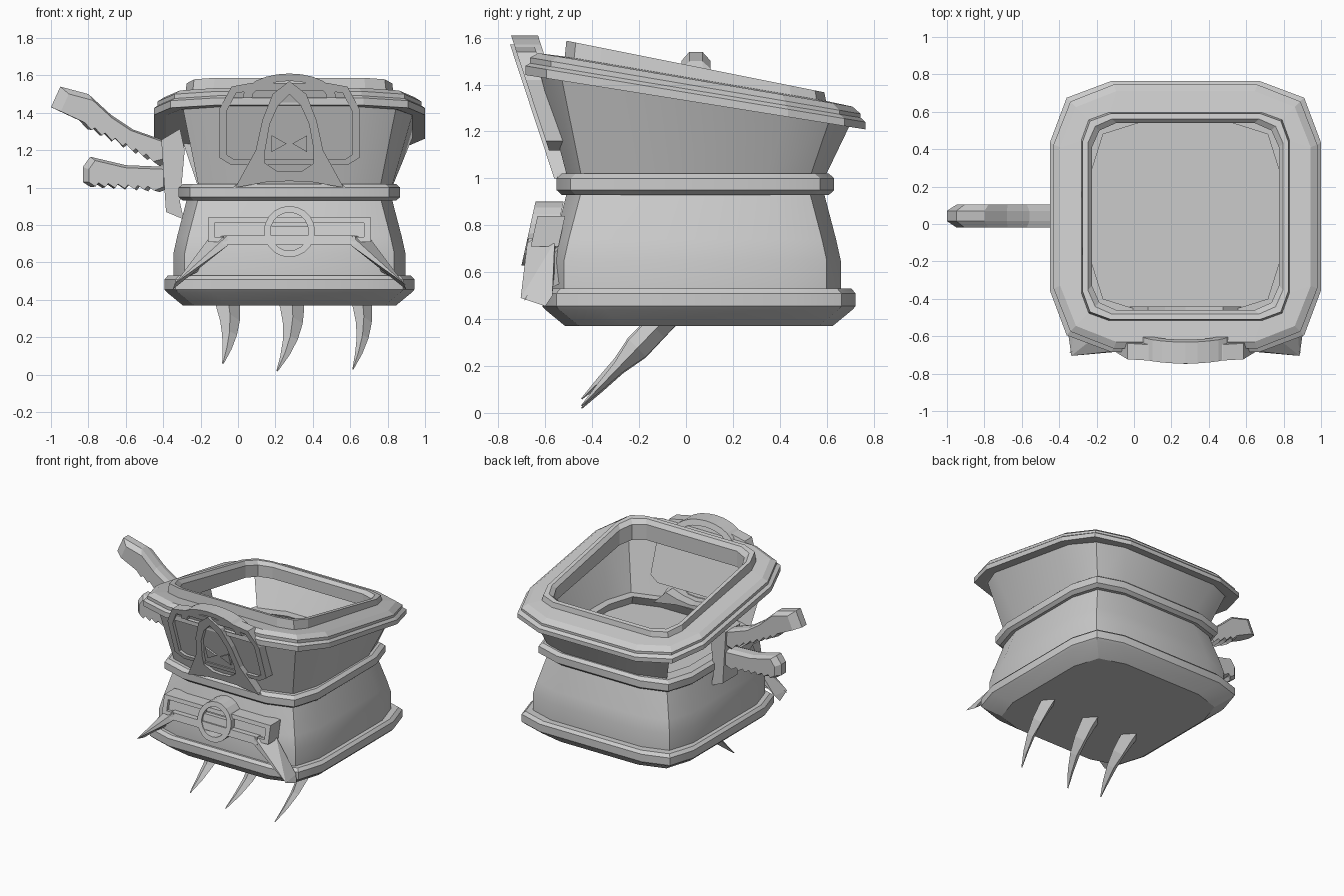
import bpy, bmesh, math
from mathutils import Vector

if "Cube" in bpy.data.objects:
    bpy.data.objects.remove(bpy.data.objects["Cube"])

CX, CY = 0.275, 0.04          # centre of the box part
grey = bpy.data.materials.new("plain grey")
grey.diffuse_color = (0.6, 0.6, 0.6, 1)
grey.use_nodes = True
grey.node_tree.nodes["Principled BSDF"].inputs["Base Color"].default_value = grey.diffuse_color


def finish(bm, name, smooth=None):
    bmesh.ops.recalc_face_normals(bm, faces=bm.faces)
    me = bpy.data.meshes.new(name)
    bm.to_mesh(me)
    bm.free()
    ob = bpy.data.objects.new(name, me)
    bpy.context.collection.objects.link(ob)
    me.materials.append(grey)
    if smooth:
        bpy.context.view_layer.objects.active = ob
        ob.select_set(True)
        bpy.ops.object.shade_smooth_by_angle(angle=math.radians(smooth))
        ob.select_set(False)
    return ob


def loft(name, rings, caps=(True, True), loop=False, smooth=None, drop=None):
    """Skin a list of equal-length point rings."""
    bm = bmesh.new()
    vs = [[bm.verts.new(p) for p in r] for r in rings]
    n = len(vs[0])
    pairs = list(zip(vs, vs[1:])) + ([(vs[-1], vs[0])] if loop else [])
    for a, b in pairs:
        for i in range(n):
            j = (i + 1) % n
            bm.faces.new((a[i], a[j], b[j], b[i]))
    if not loop:
        if caps[0]:
            bm.faces.new(vs[0][::-1])
        if caps[1]:
            bm.faces.new(vs[-1])
    if drop:
        bm.normal_update()
        bmesh.ops.delete(bm, geom=[f for f in bm.faces if drop(f)], context='FACES')
    return finish(bm, name, smooth)


def square(h, z, c=0.25, m=0.06, slope=0.0, cy=CY):
    """Square ring with two-segment corners, optionally tilted to the back."""
    pts = []
    for sx, sy in ((1, 1), (-1, 1), (-1, -1), (1, -1)):
        corner = [(h, h - c), (h - m, h - m), (h - c, h)]
        if sx * sy < 0:
            corner.reverse()
        for x, y in corner:
            pts.append((CX + sx * x, cy + sy * y, z - slope * sy * y))
    return pts


def layer(pts, off, tilt):
    return [(x, off - tilt * (z - 1), z) for x, z in pts]


def plate(name, outer, front, back, tilt=0.0, inner=None):
    """Front-facing plate, or a frame when an inner outline is given."""
    if inner:
        return loft(name, [layer(outer, front, tilt), layer(outer, back, tilt),
                           layer(inner, back, tilt), layer(inner, front, tilt)], loop=True)
    return loft(name, [layer(outer, front, tilt), layer(outer, back, tilt)])


def sym(half):
    """Mirror a half outline (u, z) about the centre line."""
    left = [(CX - u, z) for u, z in reversed(half) if u > 1e-6]
    return [(CX + u, z) for u, z in half] + left


def circle(r, z, n=20):
    return [(CX + r * math.sin(2 * math.pi * i / n), z + r * math.cos(2 * math.pi * i / n))
            for i in range(n)]


def hull(name, pts):
    bm = bmesh.new()
    for p in pts:
        bm.verts.new(p)
    bmesh.ops.convex_hull(bm, input=bm.verts)
    return finish(bm, name)


# --- box body -------------------------------------------------------------
loft("lower_body", [square(h, z) for h, z in
     ((0.62, 0.50), (0.62, 0.65), (0.60, 0.74), (0.545, 0.95))], smooth=30)
loft("base_band", [square(h, z, cy=0.055) for h, z in
     ((0.57, 0.37), (0.655, 0.44), (0.668, 0.455), (0.668, 0.51), (0.65, 0.53), (0.60, 0.53))],
     smooth=25)
loft("middle_band", [square(h, z) for h, z in
     ((0.54, 0.93), (0.57, 0.93), (0.592, 0.95), (0.592, 1.0), (0.57, 1.02), (0.50, 1.02))],
     loop=True, smooth=25)
# upper wall is open on the left side
loft("upper_wall", [square(0.54, 0.98), square(0.66, 1.335, 0.27, 0.09, 0.16)],
     caps=(False, False), smooth=30, drop=lambda f: f.normal.x < -0.6 or
     (f.calc_center_median().x < -0.1 and abs(f.normal.x) > 0.6))

# --- sloping rim: half size, height, corner length, corner inset, slope ----
rim = ((0.50, 1.35, 0.13, 0.04, 0.17), (0.66, 1.325, 0.27, 0.08, 0.16),
       (0.725, 1.325, 0.33, 0.09, 0.16), (0.725, 1.36, 0.33, 0.09, 0.165),
       (0.705, 1.375, 0.32, 0.09, 0.165), (0.705, 1.395, 0.32, 0.09, 0.17),
       (0.67, 1.42, 0.30, 0.085, 0.17), (0.557, 1.425, 0.15, 0.04, 0.17),
       (0.550, 1.477, 0.15, 0.04, 0.20), (0.522, 1.477, 0.13, 0.04, 0.20),
       (0.50, 1.45, 0.13, 0.04, 0.20))
loft("rim", [square(*r) for r in rim], loop=True)

# --- upper front emblem, leaning outwards ----------------------------------
T = 0.33
shield = sym([(0, 1.56), (0.2, 1.56), (0.31, 1.54), (0.375, 1.42),
              (0.375, 1.16), (0.31, 1.12), (0, 1.12)])
shield_in = sym([(0, 1.52), (0.19, 1.52), (0.285, 1.505), (0.335, 1.41),
                 (0.335, 1.175), (0.295, 1.15), (0, 1.15)])
plate("emblem_back_plate", shield, -0.52, -0.46, T)
plate("emblem_border", shield, -0.545, -0.50, T, shield_in)
arch = sym([(0, 1.57), (0.09, 1.50), (0.145, 1.36), (0.18, 1.2),
            (0.29, 1.0), (0.12, 1.03), (0, 1.035)])
arch_in = sym([(0, 1.50), (0.06, 1.44), (0.105, 1.34), (0.13, 1.2),
               (0.13, 1.13), (0.07, 1.09), (0, 1.085)])
plate("emblem_arch", arch, -0.562, -0.49, T, arch_in)
plate("emblem_face", arch_in, -0.535, -0.50, T)
for s, side in ((-1, "left"), (1, "right")):
    eye = [(CX + s * u, z) for u, z in ((0.095, 1.28), (0.015, 1.235), (0.095, 1.19))]
    plate(side + "_eye", eye, -0.55, -0.52, T)
plate("emblem_foot", sym([(0, 1.06), (0.11, 1.075), (0.2, 1.1), (0.30, 1.0),
                          (0.12, 1.03), (0, 1.035)]), -0.55, -0.44)
arc = [math.radians(a) for a in range(0, 91, 15)]
plate("emblem_crest",
      sym([(0.25 * math.sin(a), 1.48 + 0.13 * math.cos(a)) for a in arc]), -0.545, -0.43, T,
      sym([(0.20 * math.sin(a), 1.48 + 0.09 * math.cos(a)) for a in arc]))

# --- lower front buckle ----------------------------------------------------
B = -0.22
bar = sym([(0.435, 0.84), (0.435, 0.71)])
plate("buckle_plate", bar, -0.575, -0.48, B)
plate("buckle_border", bar, -0.598, -0.55, B, sym([(0.40, 0.812), (0.40, 0.735)]))
plate("buckle_ledge", sym([(0.35, 0.745), (0.36, 0.695)]), -0.615, -0.48, B)
plate("buckle_ring", circle(0.137, 0.765), -0.62, -0.50, B, circle(0.102, 0.765))
plate("buckle_ring_bar", sym([(0.11, 0.795), (0.11, 0.745)]), -0.605, -0.50, B)
for s, side in ((-1, "left"), (1, "right")):
    hull(side + "_buckle_arm", [(CX + s * u, y, z) for u, y, z in (
        (0.33, -0.675, 0.745), (0.33, -0.68, 0.69), (0.33, -0.55, 0.72), (0.43, -0.56, 0.73),
        (0.61, -0.705, 0.49), (0.625, -0.60, 0.455), (0.60, -0.57, 0.50))])
    hull(side + "_buckle_thorn", [(CX + s * u, y, z) for u, y, z in (
        (0.42, -0.54, 0.71), (0.49, -0.54, 0.55), (0.45, -0.64, 0.66), (0.62, -0.69, 0.48))])

# --- left handle: mount and two serrated blades ----------------------------
plate("blade_mount", [(-0.31, 1.315), (-0.41, 1.255), (-0.385, 0.87), (-0.29, 0.83),
                      (-0.31, 0.92), (-0.285, 1.2)], -0.05, 0.12)


def serrate(a, b, n, depth):
    """Saw-tooth points from a to b."""
    out = []
    for i in range(n):
        p = Vector(a).lerp(Vector(b), i / n)
        q = Vector(a).lerp(Vector(b), (i + 0.7) / n)
        out += [(p.x, p.y), (q.x, q.y - depth)]
    return out


def blade(name, outline):
    """Layered blade, narrower towards both flat sides."""
    mx = sum(p[0] for p in outline) / len(outline)
    mz = sum(p[1] for p in outline) / len(outline)
    rings = []
    for y, k, kz in ((-0.02, 0.85, 0.5), (0.015, 1, 1), (0.07, 1, 1), (0.105, 0.85, 0.5)):
        rings.append([(mx + (x - mx) * k, y, mz + (z - mz) * (kz if k == 1 else 0.85))
                      for x, z in outline])
    loft(name, rings)


blade("upper_blade", [(-0.36, 1.13), (-0.36, 1.24), (-0.56, 1.31), (-0.68, 1.39), (-0.80, 1.50),
                      (-0.95, 1.54), (-1.0, 1.43)]
      + serrate((-0.85, 1.36), (-0.40, 1.13), 7, 0.025))
blade("lower_blade", [(-0.36, 1.0), (-0.36, 1.11), (-0.60, 1.12), (-0.79, 1.165), (-0.83, 1.11)]
      + serrate((-0.83, 1.03), (-0.40, 1.0), 7, 0.025))

# --- three claws below -----------------------------------------------------
for name, x0, x1, w, ztip in (("left_claw", -0.07, -0.08, 0.075, 0.05),
                              ("middle_claw", 0.275, 0.21, 0.075, 0.01),
                              ("right_claw", 0.65, 0.615, 0.06, 0.02)):
    rings = []
    for i in range(6):
        t = i / 5
        k = max(0.06, (1 - t) ** 0.7)
        x = x0 + (x1 - x0) * t * t + 0.03 * math.sin(math.pi * t)
        y, z = -0.05 - 0.395 * t, 0.44 + (ztip - 0.43) * t
        d = 0.052 * (k if t > 0.5 else 1)
        rings.append([(x - w * k, y, z), (x, y - d * 0.7, z + d * 0.7),
                      (x + w * k, y, z), (x, y + d * 0.7, z - d * 0.7)])
    loft(name, rings)
